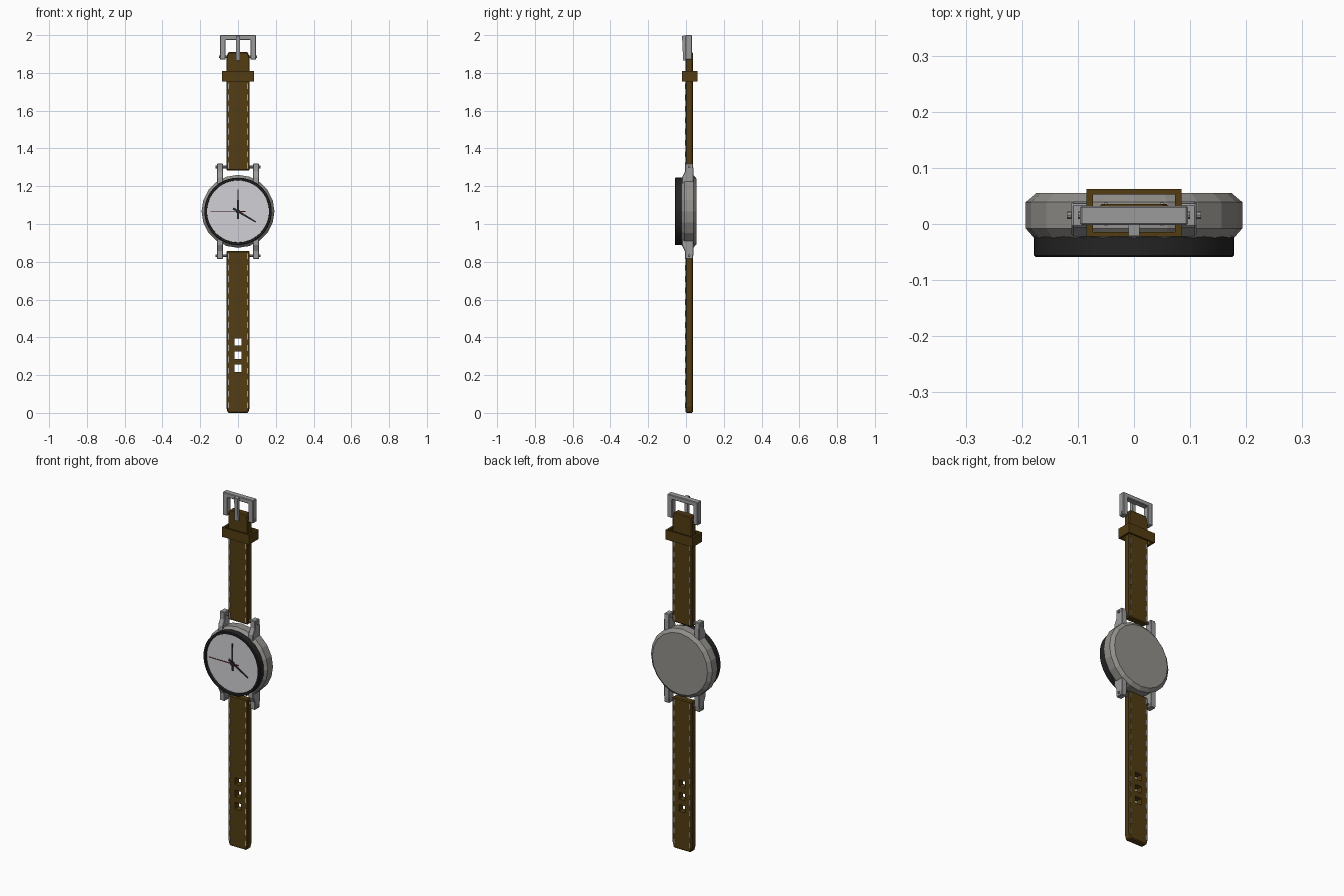
import bpy, bmesh, math
from mathutils import Matrix, Vector

if "Cube" in bpy.data.objects:
    bpy.data.objects.remove(bpy.data.objects["Cube"])

CZ = 1.067          # height of the watch head centre
STRAP_Y = (-0.002, 0.036)


def material(name, r, g, b):
    m = bpy.data.materials.new(name)
    m.diffuse_color = (r, g, b, 1)
    m.use_nodes = True
    m.node_tree.nodes["Principled BSDF"].inputs["Base Color"].default_value = m.diffuse_color
    return m


LEATHER = material("brown leather", 0.085, 0.046, 0.006)
STEEL = material("steel", 0.33, 0.33, 0.33)
CASE = material("warm grey steel", 0.29, 0.28, 0.26)
BLACK = material("black", 0.018, 0.018, 0.018)
DIAL = material("pale dial", 0.64, 0.64, 0.67)
RED = material("dark red", 0.25, 0.02, 0.02)
THREAD = material("thread grey", 0.38, 0.38, 0.38)


def finish(bm, name, mat, smooth=False):
    bmesh.ops.recalc_face_normals(bm, faces=bm.faces)
    me = bpy.data.meshes.new(name)
    bm.to_mesh(me)
    bm.free()
    me.materials.append(mat)
    ob = bpy.data.objects.new(name, me)
    bpy.context.collection.objects.link(ob)
    if smooth:
        bpy.ops.object.select_all(action='DESELECT')
        ob.select_set(True)
        bpy.context.view_layer.objects.active = ob
        bpy.ops.object.shade_smooth_by_angle(angle=math.radians(30))
    return ob


def add_box(bm, x, y, z):
    size = (x[1] - x[0], y[1] - y[0], z[1] - z[0])
    mid = Vector(((x[0] + x[1]) / 2, (y[0] + y[1]) / 2, (z[0] + z[1]) / 2))
    bmesh.ops.create_cube(bm, size=1, matrix=Matrix.Translation(mid) @ Matrix.Diagonal((*size, 1)))


def boxes(name, mat, items):
    bm = bmesh.new()
    for it in items:
        add_box(bm, *it)
    return finish(bm, name, mat)


def add_prism(bm, pts, offset):
    f = bm.faces.new([bm.verts.new(p) for p in pts])
    r = bmesh.ops.extrude_face_region(bm, geom=[f])
    bmesh.ops.translate(bm, vec=offset, verts=[v for v in r["geom"] if isinstance(v, bmesh.types.BMVert)])


def lathe(name, mat, profile, n, smooth=False, closed=False):
    """Revolve (radius, y) points round the head's y axis."""
    bm = bmesh.new()
    rings = [[bm.verts.new((r * math.cos(2 * math.pi * i / n), y, CZ + r * math.sin(2 * math.pi * i / n)))
              for i in range(n)] for r, y in profile]
    pairs = list(zip(rings, rings[1:] + rings[:1])) if closed else list(zip(rings, rings[1:]))
    for a, b in pairs:
        for i in range(n):
            j = (i + 1) % n
            bm.faces.new((a[i], a[j], b[j], b[i]))
    if not closed:
        bm.faces.new(rings[0])
        bm.faces.new(rings[-1])
    return finish(bm, name, mat, smooth)


def add_rod(bm, p, q, r, n=10):
    p, q = Vector(p), Vector(q)
    rot = (q - p).to_track_quat('Z', 'Y').to_matrix().to_4x4()
    bmesh.ops.create_cone(bm, cap_ends=True, segments=n, radius1=r, radius2=r, depth=(q - p).length,
                          matrix=Matrix.Translation((p + q) / 2) @ rot)


def bevel(ob, w):
    m = ob.modifiers.new("bevel", 'BEVEL')
    m.width, m.segments = w, 1


# Watch head: faceted case, black bezel, dial
lathe("case", CASE, [(0.174, 0.055), (0.193, 0.039), (0.193, -0.008), (0.178, -0.025)], 20)
lathe("bezel", BLACK, [(0.178, -0.022), (0.178, -0.056), (0.175, -0.059), (0.165, -0.059), (0.162, -0.022)],
      64, True, True)
lathe("dial", DIAL, [(0.164, -0.026), (0.164, -0.046)], 64)


# Hands
def hand(name, mat, angle, length, tail, w, y):
    bm = bmesh.new()
    pts = [(-w, y, -tail), (w, y, -tail), (w, y, 0), (w * 0.6, y, length), (-w * 0.6, y, length), (-w, y, 0)]
    add_prism(bm, pts, (0, -0.0025, 0))
    bmesh.ops.rotate(bm, cent=(0, 0, 0), matrix=Matrix.Rotation(math.radians(angle), 3, 'Y'), verts=bm.verts)
    bmesh.ops.translate(bm, vec=(0, 0, CZ), verts=bm.verts)
    finish(bm, name, mat)


hand("hour_hand", BLACK, 121, 0.11, 0.03, 0.006, -0.0465)
hand("minute_hand", BLACK, 0, 0.115, 0.04, 0.005, -0.0495)
hand("second_hand", RED, -90, 0.145, 0.04, 0.0022, -0.0525)
lathe("hand_hub", BLACK, [(0.011, -0.045), (0.011, -0.0565)], 12)

# Lugs and spring bars, mirrored left/right and up/down
bm = bmesh.new()
side = [(-0.022, 0.14), (-0.022, 0.178), (-0.006, 0.21), (-0.006, 0.253), (0.036, 0.253), (0.04, 0.22), (0.04, 0.14)]
for sx in (-1, 1):
    for sz in (-1, 1):
        add_prism(bm, [(sx * 0.08, y, CZ + sz * z) for y, z in side], (sx * 0.031, 0, 0))
bevel(finish(bm, "lugs", STEEL), 0.003)
bm = bmesh.new()
for sz in (-1, 1):
    z = CZ + sz * 0.235
    add_rod(bm, (-0.119, 0.016, z), (0.119, 0.016, z), 0.007)
finish(bm, "spring_bars", STEEL)


# Straps: chamfered outlines extruded through the thickness
def strap(name, z_tip, z_head, w_tip):
    s = 1 if z_head > z_tip else -1
    half = [(0.062, z_head), (0.062, z_tip + s * 0.03), (w_tip, z_tip)]
    pts = half + [(-x, z) for x, z in reversed(half)]
    bm = bmesh.new()
    add_prism(bm, [(x, STRAP_Y[0], z) for x, z in pts], (0, STRAP_Y[1] - STRAP_Y[0], 0))
    ob = finish(bm, name, LEATHER)
    bevel(ob, 0.005)
    return ob


strap("upper_strap", 1.91, 1.284, 0.052)
lower = strap("lower_strap", 0.0, 0.857, 0.054)
cutter = boxes("hole_cutter", LEATHER, [((-0.019, 0.019), (-0.1, 0.1), (z - 0.019, z + 0.019))
                                        for z in (0.376, 0.305, 0.236)])
cutter.hide_render = True
cutter.hide_viewport = True
cutter.display_type = 'WIRE'
cut = lower.modifiers.new("holes", 'BOOLEAN')
cut.object, cut.operation, cut.solver = cutter, 'DIFFERENCE', 'EXACT'

# Stitching on both faces along both edges
items = []
for z0, z1 in ((0.04, 0.83), (1.31, 1.73)):
    count = int((z1 - z0) / 0.058)
    for i in range(count + 1):
        z = z0 + (z1 - z0) * i / count
        for x in (-0.05, 0.05):
            for y in STRAP_Y:
                items.append(((x - 0.003, x + 0.003), (y - 0.002, y + 0.002), (z - 0.015, z + 0.015)))
boxes("stitching", THREAD, items)

# Keeper loop
bm = bmesh.new()
for x0, x1, y0, y1 in ((-0.085, 0.085, -0.022, -0.014), (-0.085, 0.085, 0.053, 0.062),
                       (-0.085, -0.073, -0.014, 0.053), (0.073, 0.085, -0.014, 0.053)):
    add_box(bm, (x0, x1), (y0, y1), (1.755, 1.81))
finish(bm, "keeper_loop", LEATHER)

# Buckle frame: U-shaped outline, with hinge pin and prong
bm = bmesh.new()
half = [(0.096, 1.87), (0.096, 2.0)]
inner = [(0.066, 1.975), (0.066, 1.87)]
u = [(-x, z) for x, z in half] + [(x, z) for x, z in reversed(half)]
u += [(x, z) for x, z in reversed(inner)] + [(-x, z) for x, z in inner]
add_prism(bm, [(x, -0.002, z) for x, z in u], (0, 0.034, 0))
bevel(finish(bm, "buckle_frame", STEEL), 0.003)
bm = bmesh.new()
add_rod(bm, (-0.1, 0.016, 1.885), (0.1, 0.016, 1.885), 0.007)
finish(bm, "buckle_pin", STEEL)
bm = bmesh.new()
prong = [(-0.010, 1.866), (-0.004, 1.866), (-0.010, 1.9), (-0.010, 1.998), (-0.021, 1.998), (-0.021, 1.88)]
prong = [(0.0, 1.866), (0.0, 1.998), (-0.021, 1.996), (-0.015, 1.866)]
add_prism(bm, [(-0.01, y, z) for y, z in prong], (0.02, 0, 0))
finish(bm, "buckle_prong", STEEL)
